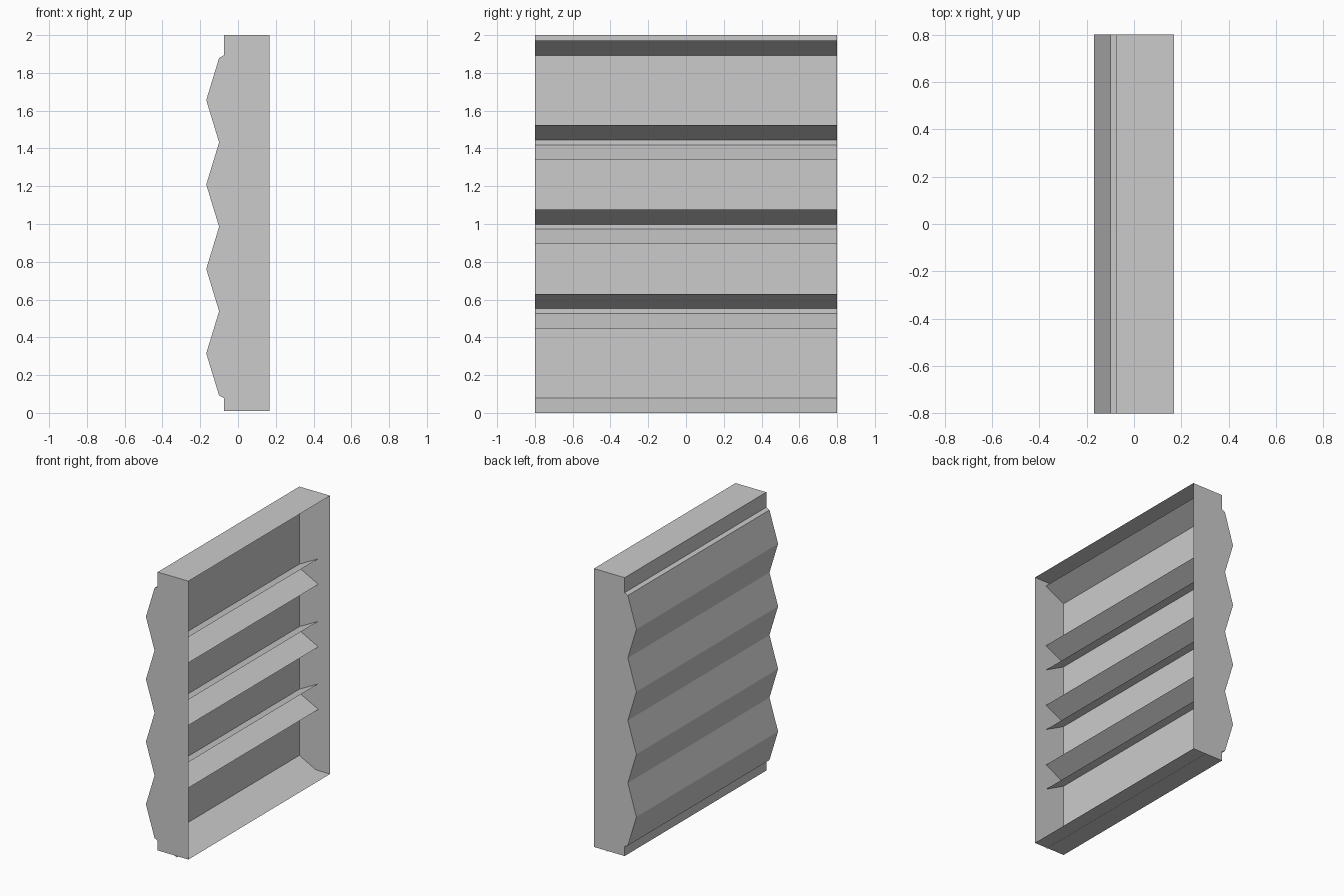
import bpy, bmesh

if "Cube" in bpy.data.objects:
    bpy.data.objects.remove(bpy.data.objects["Cube"])

HALF_W = 0.8                       # half width along y
BACK, FRONT = -0.075, 0.168        # frame depth along x
BOTTOM, TOP = 0.01, 2.0
RIDGE_X, VALLEY_X, TIP_X = -0.168, -0.10, 0.075
RIDGE_H, TIP_H, PITCH = 0.2235, 0.315, 0.447
CENTRES = [TIP_H + PITCH * i for i in range(4)]


def finish(name, bm):
    me = bpy.data.meshes.new(name)
    bm.to_mesh(me)
    bm.free()
    ob = bpy.data.objects.new(name, me)
    bpy.context.collection.objects.link(ob)
    return ob


def strip(name, profile, y=HALF_W):
    """Sweep an open x/z profile across the width as a thin sheet."""
    bm = bmesh.new()
    rows = [[bm.verts.new((x, s * y, z)) for x, z in profile] for s in (-1, 1)]
    for i in range(len(profile) - 1):
        bm.faces.new((rows[0][i], rows[0][i + 1], rows[1][i + 1], rows[1][i]))
    return finish(name, bm)


def side_plate(name, outline, y):
    bm = bmesh.new()
    face = bm.faces.new([bm.verts.new((x, y, z)) for x, z in outline])
    face.normal_update()
    if face.normal.y * y < 0:
        face.normal_flip()
    return finish(name, bm)


# Frame: top, flat back panel and bottom, open towards +x
strip("frame_shell", [(FRONT, BOTTOM), (BACK, BOTTOM), (BACK, TOP), (FRONT, TOP)])

# Slats: ridged back with angled fins reaching into the frame
for i, c in enumerate(CENTRES):
    strip(f"slat_{i + 1}", [(TIP_X, c - TIP_H), (VALLEY_X, c - RIDGE_H), (RIDGE_X, c),
                            (VALLEY_X, c + RIDGE_H), (TIP_X, c + TIP_H)])

# Side plates: follow the frame and the zigzag of the slats
slope = (TIP_H - RIDGE_H) / (TIP_X - VALLEY_X)
step = RIDGE_H + slope * (BACK - VALLEY_X)
outline = [(FRONT, TOP), (FRONT, BOTTOM), (BACK, BOTTOM), (BACK, CENTRES[0] - step),
           (VALLEY_X, CENTRES[0] - RIDGE_H)]
for c in CENTRES:
    outline += [(RIDGE_X, c), (VALLEY_X, c + RIDGE_H)]
outline += [(BACK, CENTRES[-1] + step), (BACK, TOP)]
side_plate("side_plate_front", outline, -HALF_W)
side_plate("side_plate_back", outline, HALF_W)
